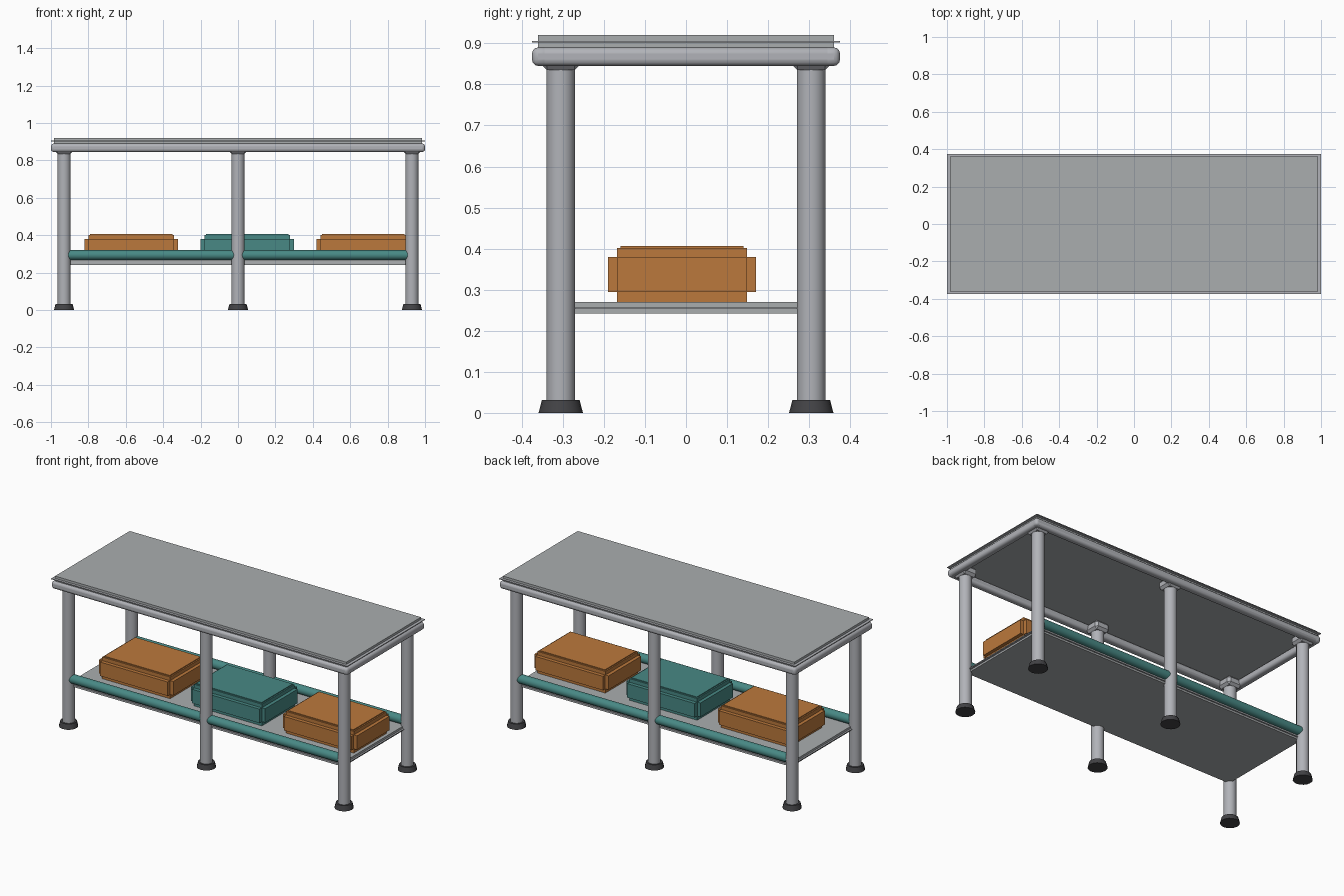
import bpy, math

default = bpy.data.objects.get("Cube")
if default:
    bpy.data.objects.remove(default, do_unlink=True)


def material(name, rgb):
    m = bpy.data.materials.new(name)
    m.use_nodes = True
    colour = (*rgb, 1.0)
    m.diffuse_color = colour
    m.node_tree.nodes["Principled BSDF"].inputs["Base Color"].default_value = colour
    return m


STEEL = material("light steel", (0.44, 0.45, 0.48))
TOP = material("worktop grey", (0.40, 0.42, 0.43))
RUBBER = material("dark rubber", (0.055, 0.055, 0.06))
TEAL = material("teal paint", (0.065, 0.25, 0.235))
ORANGE = material("orange paint", (0.50, 0.19, 0.045))


def finish(name, mat, smooth):
    ob = bpy.context.object
    ob.name = name
    ob.data.materials.append(mat)
    if smooth:
        bpy.ops.object.shade_smooth_by_angle(angle=math.radians(35))
    return ob


def box(name, mat, centre, half, z0, z1, bevel=0, segments=1):
    """Box from its plan centre, half sizes and height range."""
    bpy.ops.mesh.primitive_cube_add(size=2, location=(*centre, (z0 + z1) / 2))
    bpy.context.object.scale = (*half, (z1 - z0) / 2)
    bpy.ops.object.transform_apply(location=False, rotation=False, scale=True)
    ob = finish(name, mat, segments > 1)
    if bevel:
        mod = ob.modifiers.new("Bevel", "BEVEL")
        mod.width, mod.segments = bevel, segments
    return ob


def tapered(name, mat, x, y, z0, z1, r0, r1, sides):
    bpy.ops.mesh.primitive_cone_add(vertices=sides, radius1=r0, radius2=r1,
                                    depth=z1 - z0, location=(x, y, (z0 + z1) / 2))
    return finish(name, mat, True)


def edged_slab(name, half, trim, z0, z1):
    """Slab with a thin projecting trim around its middle."""
    box(name, TOP, (0, 0), half, z0, z1)
    mid = (z0 + z1) / 2 - 0.001
    box(name + "_trim", STEEL, (0, 0), trim, mid - 0.002, mid + 0.002)


# Worktop and its rounded frame
edged_slab("worktop", (0.983, 0.36), (1.0, 0.375), 0.89, 0.92)
RAIL = 0.0225
for side, s in (("front", -1), ("back", 1)):
    box(side + "_frame_rail", STEEL, (0, s * (0.375 - RAIL)), (1.0, RAIL),
        0.845, 0.89, 0.015, 3)
for side, s in (("left", 1), ("right", -1)):
    box(side + "_frame_rail", STEEL, (s * (1.0 - RAIL), 0), (RAIL, 0.375),
        0.845, 0.89, 0.015, 3)

# Legs with collars and rubber feet
LEG_Y = 0.305
for x in (-0.93, 0, 0.93):
    for y in (-LEG_Y, LEG_Y):
        tapered("leg", STEEL, x, y, 0.02, 0.86, 0.035, 0.035, 24)
        tapered("foot", RUBBER, x, y, 0, 0.031, 0.054, 0.046, 16)
        box("leg_collar", STEEL, (x, y), (0.048, 0.048), 0.835, 0.89, 0.014)

# Lower shelf with teal guard tubes
edged_slab("shelf", (0.92, 0.30), (0.93, 0.306), 0.242, 0.27)
for side, s in (("front", -1), ("back", 1)):
    bpy.ops.mesh.primitive_cylinder_add(vertices=16, radius=0.027, depth=1.86,
                                        location=(0, s * LEG_Y, 0.294),
                                        rotation=(0, math.pi / 2, 0))
    finish(side + "_guard_tube", TEAL, True)

# Storage cases: body, raised wall panels and shallow lid
for x, mat in ((-0.57, ORANGE), (0.05, TEAL), (0.67, ORANGE)):
    c = (x, -0.01)
    box("case_body", mat, c, (0.229, 0.158), 0.27, 0.402)
    box("case_end_panels", mat, c, (0.25, 0.157), 0.295, 0.38)
    box("case_side_panels", mat, c, (0.228, 0.18), 0.295, 0.38)
    box("case_lid", mat, c, (0.221, 0.15), 0.40, 0.407)
